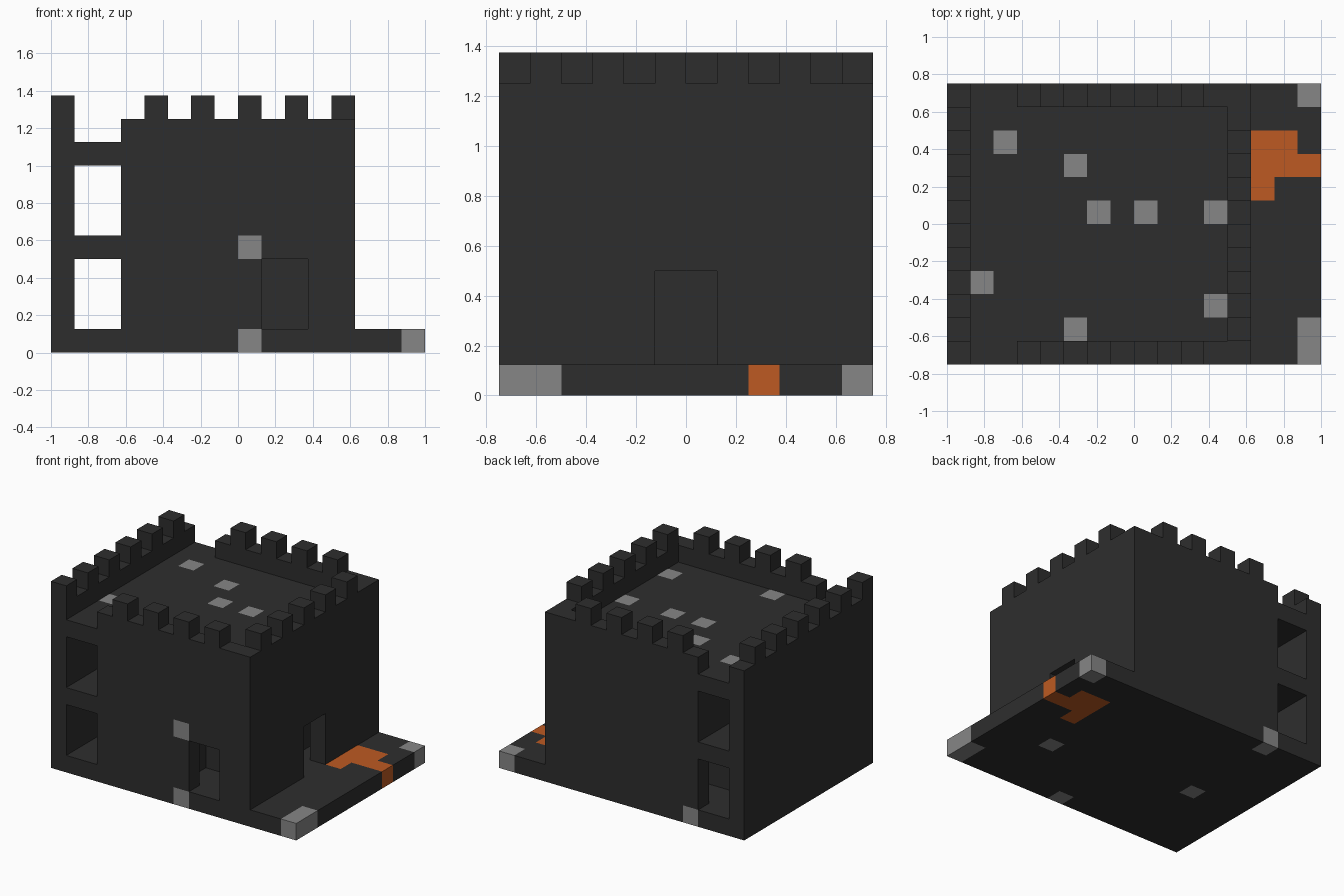
import bpy
import bmesh
from mathutils import Vector

UNIT = 0.125                       # edge of one building block
ORIGIN = Vector((-1.0, -0.75, 0.0))

default = bpy.data.objects.get("Cube")
if default:
    bpy.data.objects.remove(default, do_unlink=True)


def make_material(name, colour):
    mat = bpy.data.materials.new(name)
    mat.use_nodes = True
    mat.diffuse_color = (*colour, 1)
    mat.node_tree.nodes["Principled BSDF"].inputs["Base Color"].default_value = (*colour, 1)
    return mat


STONE, PALE, LAVA = range(3)
materials = [
    make_material("dark stone", (0.027, 0.027, 0.027)),
    make_material("pale stone", (0.238, 0.238, 0.238)),
    make_material("orange lava", (0.51, 0.102, 0.016)),
]

blocks = {}                        # block position -> part name
tints = {}                         # block position -> material slot


def region(xs, ys, zs):
    """All block positions in the half-open ranges given."""
    return [(x, y, z) for x in range(*xs) for y in range(*ys) for z in range(*zs)]


def fill(part, xs, ys, zs):
    for cell in region(xs, ys, zs):
        blocks[cell] = part


def carve(xs, ys, zs):
    for cell in region(xs, ys, zs):
        blocks.pop(cell, None)


# Ground slab and the main masses
fill("ground_slab", (0, 16), (0, 12), (0, 1))
fill("left_wall", (0, 1), (0, 12), (1, 10))
fill("keep", (3, 13), (0, 12), (1, 9))
fill("upper_floor", (1, 3), (0, 12), (4, 5))
fill("roof_floor", (1, 3), (0, 12), (8, 9))

# Parapet along three sides of the roof
fill("front_parapet", (3, 13), (0, 1), (9, 10))
fill("back_parapet", (3, 13), (11, 12), (9, 10))
fill("right_parapet", (12, 13), (1, 11), (9, 10))

# Merlons, one on every second block
for x in range(4, 11, 2):
    fill("front_merlons", (x, x + 1), (0, 1), (10, 11))
    fill("back_merlons", (x, x + 1), (11, 12), (10, 11))
for y in range(0, 11, 2):
    fill("left_merlons", (0, 1), (y, y + 1), (10, 11))
for y in range(1, 10, 2):
    fill("right_merlons", (12, 13), (y, y + 1), (10, 11))

# Doorways and the ground floor rooms behind them
carve((9, 11), (0, 1), (1, 4))
carve((8, 12), (1, 3), (1, 4))
carve((12, 13), (5, 7), (1, 4))
carve((11, 12), (3, 9), (1, 4))
carve((3, 7), (9, 11), (1, 4))

# Pale stones scattered in the slab, the front wall and the roof
for x, y in [(15, 0), (15, 1), (15, 11), (8, 0), (12, 4), (3, 5), (3, 11)]:
    tints[x, y, 0] = PALE
tints[8, 0, 4] = PALE
for x, y in [(2, 9), (5, 8), (6, 6), (8, 6), (11, 6), (1, 3), (11, 2), (5, 1)]:
    tints[x, y, 8] = PALE

# Lava pool beside the right wall
for x, y in [(13, 7), (13, 8), (14, 8), (15, 8), (13, 9), (14, 9)]:
    tints[x, y, 0] = LAVA


def build_part(name):
    """Mesh the exposed sides of one part and merge its flat areas."""
    bm = bmesh.new()
    for cell in [c for c, part in blocks.items() if part == name]:
        centre = ORIGIN + (Vector(cell) + Vector((0.5, 0.5, 0.5))) * UNIT
        for axis in range(3):
            for sign in (-1, 1):
                neighbour = list(cell)
                neighbour[axis] += sign
                if tuple(neighbour) in blocks:
                    continue
                normal, u, v = Vector(), Vector(), Vector()
                normal[axis] = sign
                u[(axis + 1) % 3] = 1
                v[(axis + 2) % 3] = sign
                corners = (-u - v, u - v, u + v, v - u)
                face = bm.faces.new([bm.verts.new(centre + (normal + c) * UNIT / 2)
                                     for c in corners])
                face.material_index = tints.get(cell, STONE)
    bmesh.ops.remove_doubles(bm, verts=bm.verts, dist=0.001)
    bmesh.ops.dissolve_limit(bm, angle_limit=0.01, verts=bm.verts, edges=bm.edges,
                             delimit={'MATERIAL'})
    mesh = bpy.data.meshes.new(name)
    for mat in materials:
        mesh.materials.append(mat)
    bm.to_mesh(mesh)
    bm.free()
    bpy.context.collection.objects.link(bpy.data.objects.new(name, mesh))


for part in sorted(set(blocks.values())):
    build_part(part)
